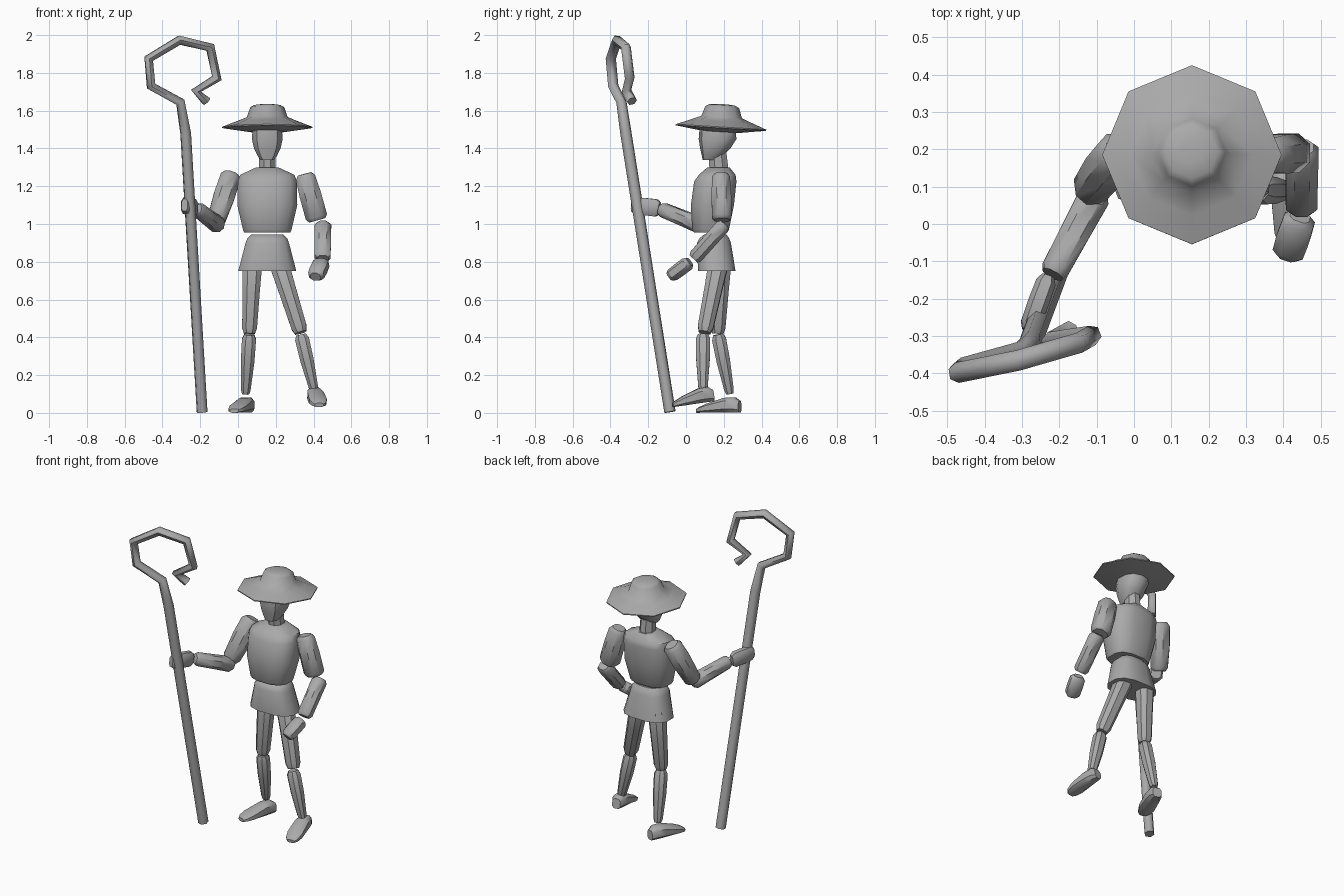
import bpy, bmesh, math
from mathutils import Vector, Matrix

cube = bpy.data.objects.get("Cube")
if cube:
    bpy.data.objects.remove(cube, do_unlink=True)

GREY = (0.4, 0.4, 0.4, 1)
mat = bpy.data.materials.new("plain_grey")
mat.use_nodes = True
mat.diffuse_color = GREY
mat.node_tree.nodes["Principled BSDF"].inputs["Base Color"].default_value = GREY


def finish(obj, angle=40):
    """Assign the material and smooth the soft edges."""
    if not obj.data.materials:
        obj.data.materials.append(mat)
    bpy.ops.object.select_all(action='DESELECT')
    obj.select_set(True)
    bpy.context.view_layer.objects.active = obj
    bpy.ops.object.shade_smooth_by_angle(angle=math.radians(angle))


def loft(name, sections, u=(1, 0, 0), v=(0, 1, 0), sides=8, power=1.0, turn=0.5, angle=40):
    """Skin rings given as (centre, half width, half depth), capped at both ends."""
    u, v = Vector(u), Vector(v)
    bm = bmesh.new()
    rings = []
    for centre, rx, ry in sections:
        ring = []
        for i in range(sides):
            a = math.tau * (i + turn) / sides
            c, s = math.cos(a), math.sin(a)
            c = math.copysign(abs(c) ** power, c)
            s = math.copysign(abs(s) ** power, s)
            ring.append(bm.verts.new(Vector(centre) + u * c * rx + v * s * ry))
        rings.append(ring)
    for a, b in zip(rings, rings[1:]):
        for i in range(sides):
            j = (i + 1) % sides
            bm.faces.new((a[i], a[j], b[j], b[i]))
    bm.faces.new(rings[0])
    bm.faces.new(rings[-1])
    bmesh.ops.recalc_face_normals(bm, faces=bm.faces)
    mesh = bpy.data.meshes.new(name)
    bm.to_mesh(mesh)
    bm.free()
    obj = bpy.data.objects.new(name, mesh)
    bpy.context.collection.objects.link(obj)
    finish(obj, angle)
    return obj


def frame(start, end):
    """Width and depth directions across a limb."""
    d = (Vector(end) - Vector(start)).normalized()
    ref = Vector((0, 1, 0)) if abs(d.z) > 0.7 else Vector((0, 0, 1))
    u = ref.cross(d).normalized()
    return u, d.cross(u)


def limb(name, start, end, stations, power=0.85):
    """Stations are (fraction along, half width, half depth)."""
    s, e = Vector(start), Vector(end)
    u, v = frame(s, e)
    return loft(name, [(s.lerp(e, t), a, b) for t, a, b in stations], u, v, power=power)


def segment(name, start, end, r0, r1, squash=1.0, bulge=1.0):
    """Tapered limb piece with chamfered ends."""
    mid = (r0 + r1) / 2 * bulge
    limb(name, start, end, [(t, r, r * squash) for t, r in (
        (0, r0 * 0.7), (0.08, r0), (0.45, mid), (0.93, r1), (1, r1 * 0.75))])


def foot(name, heel, toe):
    """Flat-soled shoe, tall at the heel and thin at the toe."""
    h, t = Vector(heel), Vector(toe)
    u, v = frame(h, t)
    v = v if v.z > 0 else -v
    shape = ((0, .028, .032), (.12, .04, .042), (.35, .046, .041),
             (.75, .05, .025), (.93, .04, .016), (1, .025, .011))
    loft(name, [(h.lerp(t, f) + v * b, a, b) for f, a, b in shape], u, v, power=0.7)


X = 0.155  # body centre line

# Hat with wide drooping brim and shallow crown
hat = loft("hat", [((0, 0, z), r, r) for z, r in (
    (-.02, .1), (0, .24), (.006, .24), (.035, .165), (.058, .108),
    (.11, .09), (.122, .07), (.127, .03))], turn=0, angle=50)
hat.matrix_world = Matrix.Translation((X, .185, 1.508)) @ Matrix.Rotation(math.radians(-3.5), 4, 'X')

# Head and neck
loft("head", [((X, y, z), a, b) for y, z, a, b in (
    (.13, 1.34, .038, .042), (.14, 1.36, .053, .056), (.155, 1.4, .073, .08),
    (.167, 1.45, .085, .1), (.167, 1.51, .08, .095))], sides=10, power=0.8)
loft("neck", [((X, .175, 1.28), .048, .055), ((X, .165, 1.4), .045, .05)])

# Torso
loft("torso", [((X, y, z), a, b) for y, z, a, b in (
    (.13, .955, .125, .09), (.13, .97, .132, .1), (.14, 1.1, .163, .117),
    (.155, 1.225, .16, .115), (.165, 1.26, .148, .1), (.172, 1.3, .06, .06))],
    sides=12, power=0.75)

# Tunic skirt around the hips
loft("hip_skirt", [((X, y, z), a, b) for y, z, a, b in (
    (.163, .75, .158, .102), (.148, .9, .118, .092), (.15, .925, .108, .08),
    (.155, .945, .085, .06))], sides=12, power=0.75)

# Legs
segment("right_thigh", (.078, .19, .83), (.06, .168, .42), .056, .042)
segment("left_thigh", (.205, .18, .83), (.332, .098, .425), .056, .044)
segment("right_shin", (.06, .17, .415), (.04, .232, .1), .04, .027, bulge=1.15)
segment("left_shin", (.333, .09, .415), (.403, .09, .12), .04, .027, bulge=1.15)
foot("right_foot", (.06, .285, 0), (-.02, .06, 0))
foot("left_foot", (.4, .15, .06), (.43, -.07, .03))

# Arms
segment("right_upper_arm", (-.035, .2, 1.265), (-.118, .09, 1.01), .058, .052, bulge=1.1)
segment("left_upper_arm", (.352, .185, 1.265), (.42, .19, 1.02), .056, .062, .9, bulge=1.05)
segment("right_forearm", (-.1, .085, .99), (-.218, -.135, 1.08), .046, .04)
segment("left_forearm", (.45, .205, 1.0), (.448, .04, .815), .047, .045, .9)

# Hands
HAND = ((0, .6, .7), (.12, .95, 1), (.5, 1, 1), (.88, .95, .95), (1, .6, .7))
for name, a, b, w, h in (
        ("right_hand", (-.23, -.14, 1.083), (-.283, -.285, 1.1), .03, .048),
        ("left_hand", (.445, .02, .8), (.41, -.085, .72), .047, .036)):
    limb(name, a, b, [(t, w * p, h * q) for t, p, q in HAND], power=0.7)

# Crooked staff
path = ((-.19, -.085, .005), (-.277, -.318, 1.48), (-.305, -.342, 1.645),
        (-.46, -.385, 1.73), (-.473, -.398, 1.875), (-.31, -.365, 1.973),
        (-.147, -.318, 1.935), (-.112, -.298, 1.772), (-.222, -.315, 1.705),
        (-.167, -.285, 1.65))
curve = bpy.data.curves.new("staff", 'CURVE')
curve.dimensions = '3D'
curve.bevel_depth = 0.029
curve.bevel_resolution = 1
curve.use_fill_caps = True
spline = curve.splines.new('POLY')
spline.points.add(len(path) - 1)
for i, (point, co) in enumerate(zip(spline.points, path)):
    point.co = (*co, 1)
    point.radius = 1.05 if i < 2 else 0.95
staff = bpy.data.objects.new("staff", curve)
bpy.context.collection.objects.link(staff)
bpy.ops.object.select_all(action='DESELECT')
staff.select_set(True)
bpy.context.view_layer.objects.active = staff
bpy.ops.object.convert(target='MESH')
finish(bpy.context.view_layer.objects.active, 65)
